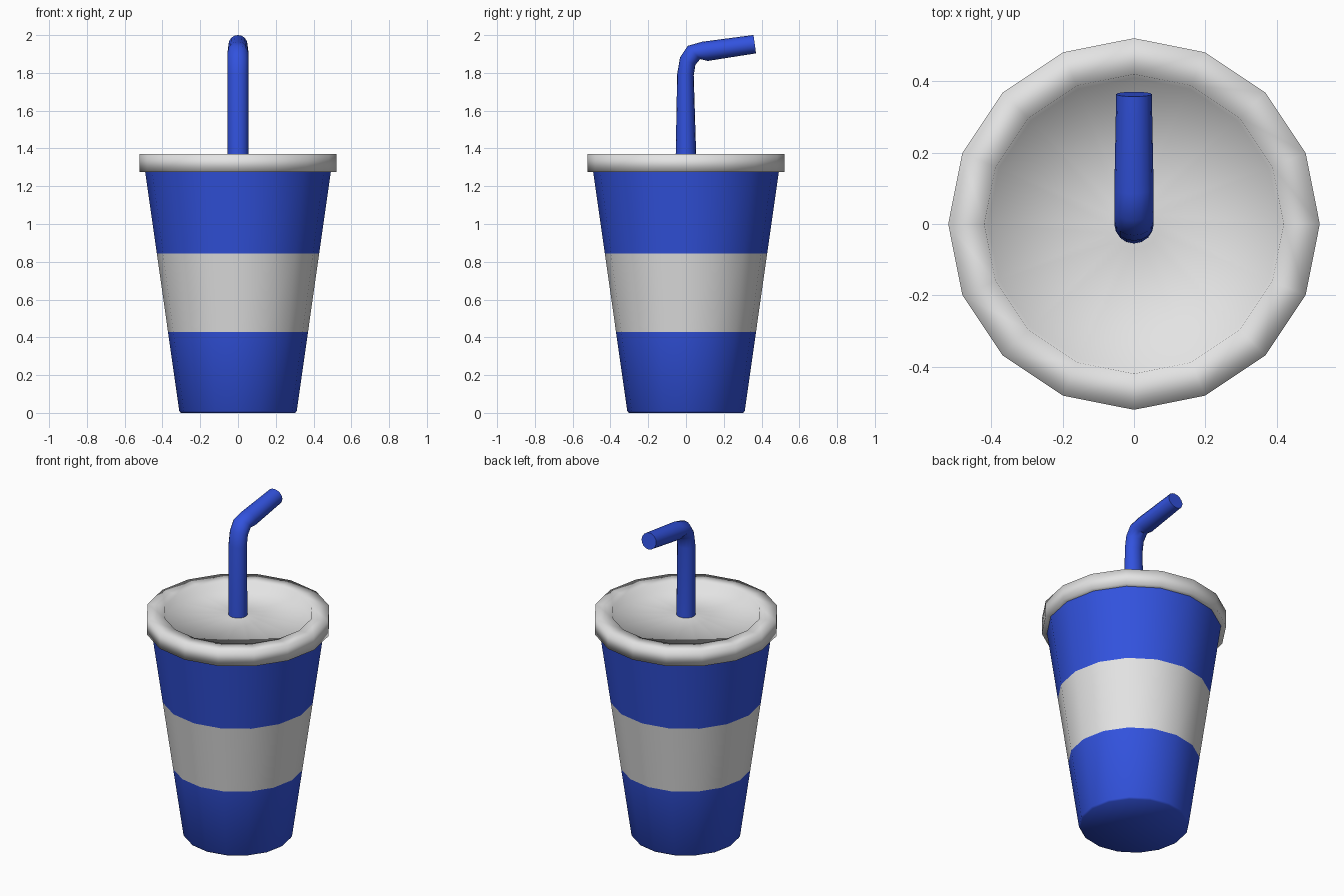
import bpy, bmesh, math
from mathutils import Vector

if "Cube" in bpy.data.objects:
    bpy.data.objects.remove(bpy.data.objects["Cube"])

SIDES = 16


def material(name, rgb):
    m = bpy.data.materials.new(name)
    m.diffuse_color = (*rgb, 1)
    m.use_nodes = True
    m.node_tree.nodes["Principled BSDF"].inputs["Base Color"].default_value = m.diffuse_color
    return m


blue = material("blue", (0.032, 0.085, 0.73))
white = material("off_white", (0.77, 0.77, 0.77))


def skin(name, rings, mats, rule=lambda z: 0, angle=180):
    """Join equal-sized rings of points into a closed, smooth tube."""
    bm = bmesh.new()
    loops = [[bm.verts.new(p) for p in ring] for ring in rings]
    n = len(loops[0])
    for a, b in zip(loops, loops[1:]):
        for i in range(n):
            j = (i + 1) % n
            bm.faces.new((a[i], a[j], b[j], b[i]))
    # End caps fan out from a centre point
    for loop in (loops[0], loops[-1]):
        centre = bm.verts.new(sum((v.co for v in loop), Vector()) / n)
        for i in range(n):
            bm.faces.new((loop[i], loop[(i + 1) % n], centre))
    bmesh.ops.recalc_face_normals(bm, faces=bm.faces)
    for f in bm.faces:
        f.smooth = True
        f.material_index = rule(f.calc_center_median().z)
    me = bpy.data.meshes.new(name)
    bm.to_mesh(me)
    bm.free()
    for m in mats:
        me.materials.append(m)
    ob = bpy.data.objects.new(name, me)
    bpy.context.collection.objects.link(ob)
    bpy.context.view_layer.objects.active = ob
    ob.select_set(True)
    bpy.ops.object.shade_smooth_by_angle(angle=math.radians(angle))
    ob.select_set(False)
    return ob


def circle(r, z):
    return [(r * math.cos(t), r * math.sin(t), z)
            for t in (2 * math.pi * i / SIDES for i in range(SIDES))]


def cup_radius(z):
    return 0.311 + (z - 0.01) * 0.1425


# Tapered cup with a white band around the middle
cup_rings = [circle(0.303, 0)] + [circle(cup_radius(z), z)
                                  for z in (0.01, 0.427, 0.845, 1.29)]
skin("cup", cup_rings, [blue, white],
     lambda z: 1 if 0.427 < z < 0.845 else 0, 60)

# Lid: thick rim with a sunken, gently domed middle
lid_profile = [(0.47, 1.275), (0.521, 1.275), (0.521, 1.37), (0.42, 1.37),
               (0.41, 1.325), (0.07, 1.36)]
skin("lid", [circle(r, z) for r, z in lid_profile], [white])

# Bent straw: y, z, tilt of the cross-section, half thickness
straw_path = [(0, 1.33, 0, 0.055), (-0.003, 1.79, 4, 0.044),
              (0.009, 1.862, 25, 0.045), (0.042, 1.908, 47, 0.048),
              (0.1, 1.914, 73, 0.053), (0.364, 1.952, 82, 0.049)]
straw_rings = []
for k, (y, z, tilt, r) in enumerate(straw_path):
    a = math.radians(tilt)
    width = 0.055 if k < 5 else 0.05
    straw_rings.append([
        (width * math.cos(t), y + r * math.sin(t) * math.cos(a),
         z - r * math.sin(t) * math.sin(a))
        for t in (2 * math.pi * i / SIDES for i in range(SIDES))])
skin("straw", straw_rings, [blue], angle=60)
